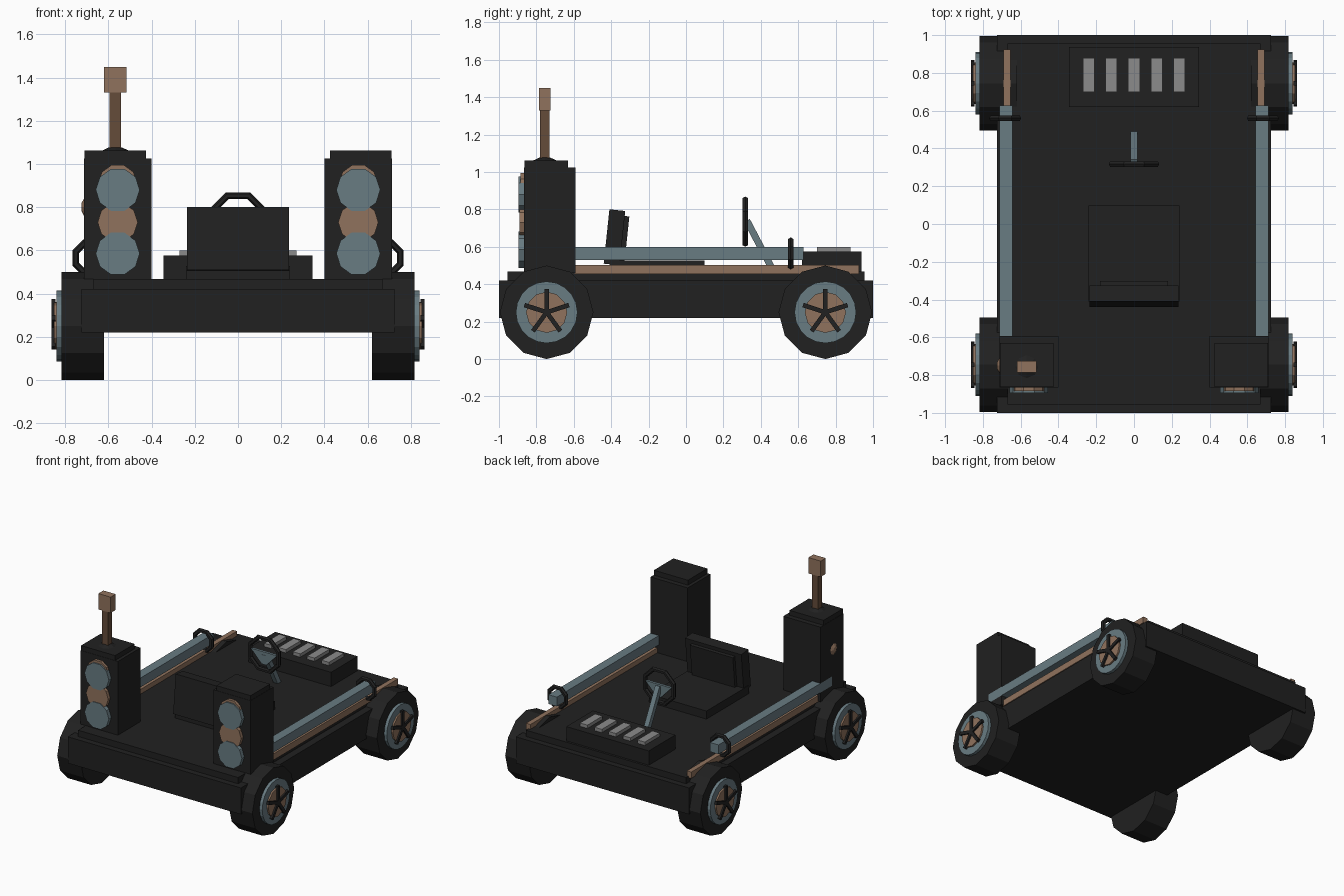
import bpy, math
from mathutils import Matrix, Vector

if "Cube" in bpy.data.objects:
    bpy.data.objects.remove(bpy.data.objects["Cube"])


def material(name, rgb):
    m = bpy.data.materials.new(name)
    m.diffuse_color = (*rgb, 1)
    m.use_nodes = True
    m.node_tree.nodes["Principled BSDF"].inputs["Base Color"].default_value = m.diffuse_color
    return m


BLACK = material("black", (0.015, 0.015, 0.015))
TEAL = material("grey teal", (0.14, 0.20, 0.225))
TAN = material("tan brown", (0.28, 0.17, 0.11))
BROWN = material("dark brown", (0.13, 0.072, 0.042))
GREY = material("light grey", (0.26, 0.26, 0.26))


def add(name, verts, faces, mat):
    mesh = bpy.data.meshes.new(name)
    mesh.from_pydata(verts, [], faces)
    mesh.materials.append(mat)
    ob = bpy.data.objects.new(name, mesh)
    bpy.context.collection.objects.link(ob)
    return ob


def box(name, x, y, z, mat, matrix=None):
    """Box from (min, max) ranges, optionally transformed."""
    x, y, z = sorted(x), sorted(y), sorted(z)
    v = [Vector((a, b, c)) for a in x for b in y for c in z]
    if matrix:
        v = [matrix @ p for p in v]
    f = [(0, 1, 3, 2), (4, 6, 7, 5), (0, 4, 5, 1), (2, 3, 7, 6), (0, 2, 6, 4), (1, 5, 7, 3)]
    return add(name, v, f, mat)


def disc(name, start, end, r, n, mat, r2=None, turn=0.0):
    """Prism or cone frustum between two points."""
    start, end = Vector(start), Vector(end)
    d = (end - start).normalized()
    up = Vector((0, 1, 0)) if abs(d.z) > 0.9 else Vector((0, 0, 1))
    u = up.cross(d).normalized()
    w = d.cross(u)
    v = []
    for c, rad in ((start, r), (end, r if r2 is None else r2)):
        for i in range(n):
            a = 2 * math.pi * i / n + turn
            v.append(c + (u * math.cos(a) + w * math.sin(a)) * rad)
    f = [(i, (i + 1) % n, n + (i + 1) % n, n + i) for i in range(n)]
    f += [tuple(reversed(range(n))), tuple(range(n, 2 * n))]
    return add(name, v, f, mat)


def ring(name, loc, major, minor, mat, n=8, k=6):
    """Faceted ring facing along y."""
    v = []
    for i in range(n):
        a = 2 * math.pi * (i + 0.5) / n
        for j in range(k):
            b = 2 * math.pi * j / k
            r = major + minor * math.cos(b)
            v.append(Vector(loc) + Vector((r * math.cos(a), minor * math.sin(b), r * math.sin(a))))
    f = [(i * k + j, i * k + (j + 1) % k, (i + 1) % n * k + (j + 1) % k, (i + 1) % n * k + j)
         for i in range(n) for j in range(k)]
    return add(name, v, f, mat)


# Chassis and deck
box("chassis", (-0.725, 0.725), (-1, 1), (0.22, 0.42), BLACK)
box("deck", (-0.67, 0.67), (-0.955, 0.955), (0.42, 0.467), BLACK)

for s, side in ((-1, "left"), (1, "right")):
    # Wheels with hub plates and five spokes
    for y, end in ((-0.745, "front"), (0.745, "rear")):
        tag = f"{end}_{side}"
        c = lambda x: (s * x, y, 0.25)
        disc(f"tire_{tag}", c(0.62), c(0.817), 0.25, 12, BLACK)
        disc(f"rim_{tag}", c(0.81), c(0.84), 0.165, 20, TEAL)
        disc(f"hub_{tag}", c(0.83), c(0.852), 0.11, 12, TAN)
        for i in range(5):
            m = Matrix.Translation((0, y, 0.25)) @ Matrix.Rotation(i * math.tau / 5, 4, 'X')
            box(f"spoke_{tag}_{i}", (s * 0.845, s * 0.864), (-0.012, 0.012), (0, 0.125), BLACK, m)

    # Lamp tower with stepped cap
    box(f"tower_{side}", (s * 0.40, s * 0.712), (-0.865, -0.592), (0.46, 1.025), BLACK)
    box(f"tower_cap_{side}", (s * 0.425, s * 0.71), (-0.863, -0.63), (1.025, 1.062), BLACK)
    for i, (z, r, depth, mat) in enumerate(((0.91, 0.09, 0.885, TAN), (0.88, 0.102, 0.895, TEAL),
                                            (0.73, 0.093, 0.89, TAN), (0.585, 0.102, 0.895, TEAL))):
        disc(f"lamp_{side}_{i}", (s * 0.557, -0.86, z), (s * 0.557, -depth, z), r, 10, mat)

    # Side rails and the ring around the upper one
    box(f"upper_rail_{side}", (s * 0.642, s * 0.712), (-0.73, 0.628), (0.53, 0.60), TEAL)
    box(f"lower_rail_{side}", (s * 0.655, s * 0.692), (-0.60, 0.925), (0.455, 0.503), TAN)
    ring(f"rail_ring_{side}", (s * 0.682, 0.56, 0.565), 0.075, 0.017, BLACK)

# Lever post on the left tower, and a knob on its outer side
disc("post_base", (-0.568, -0.755, 1.06), (-0.568, -0.755, 1.077), 0.065, 8, BLACK, 0.03)
box("post", (-0.594, -0.542), (-0.78, -0.73), (1.06, 1.34), BROWN)
box("post_block", (-0.62, -0.517), (-0.785, -0.725), (1.33, 1.45), TAN)
disc("tower_knob", (-0.71, -0.75, 0.80), (-0.724, -0.75, 0.80), 0.045, 8, TAN, 0.02)

# Seat: cushion, tilted back and front pad
box("seat_cushion", (-0.24, 0.24), (-0.41, 0.098), (0.46, 0.528), BLACK)
tilt = Matrix.Translation((0, -0.44, 0.51)) @ Matrix.Rotation(math.radians(-6), 4, 'X')
box("seat_back", (-0.235, 0.235), (0, 0.085), (0, 0.292), BLACK, tilt)
box("seat_back_pad", (-0.18, 0.18), (0.08, 0.11), (0.01, 0.265), BLACK, tilt)

# Steering wheel, cross plate and column
ring("steering_wheel", (0, 0.317, 0.735), 0.128, 0.017, BLACK)
add("steering_plate",
    [(x, y, z) for y in (0.31, 0.33) for x, z in ((-0.11, 0.755), (0.11, 0.755), (0.02, 0.66), (-0.02, 0.66))],
    [(0, 3, 2, 1), (4, 5, 6, 7), (0, 1, 5, 4), (1, 2, 6, 5), (2, 3, 7, 6), (3, 0, 4, 7)], TEAL)
disc("steering_column", (0, 0.325, 0.74), (0, 0.475, 0.455), 0.026, 4, TEAL, turn=math.pi / 4)

# Console with five keys
box("console", (-0.345, 0.345), (0.62, 0.938), (0.46, 0.575), BLACK)
for i in range(5):
    x = (i - 2) * 0.12
    box(f"console_key_{i}", (x - 0.031, x + 0.031), (0.70, 0.88), (0.57, 0.60), GREY)

# Make every face point outward
import bmesh
for ob in bpy.context.collection.objects:
    bm = bmesh.new()
    bm.from_mesh(ob.data)
    bmesh.ops.recalc_face_normals(bm, faces=bm.faces)
    bm.to_mesh(ob.data)
    bm.free()
